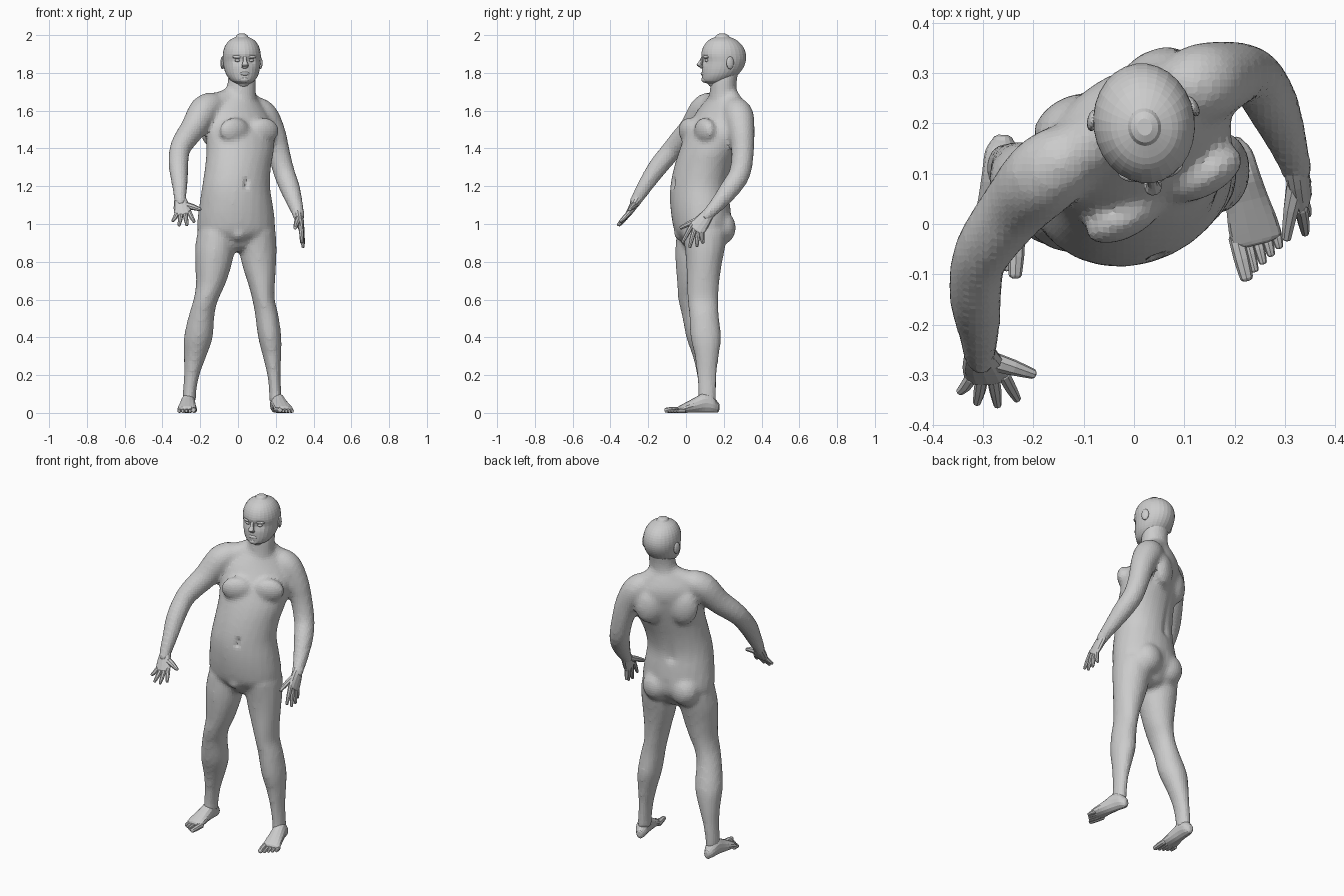
import bpy, bmesh, math
from mathutils import Vector, Matrix

cube = bpy.data.objects.get("Cube")
if cube:
    bpy.data.objects.remove(cube, do_unlink=True)

skin = bpy.data.materials.new("plain_grey")
skin.use_nodes = True
GREY = (0.6, 0.6, 0.6, 1)
skin.diffuse_color = GREY
skin.node_tree.nodes["Principled BSDF"].inputs["Base Color"].default_value = GREY


def finish(bm, name):
    bmesh.ops.recalc_face_normals(bm, faces=bm.faces)
    mesh = bpy.data.meshes.new(name)
    bm.to_mesh(mesh)
    bm.free()
    mesh.materials.append(skin)
    ob = bpy.data.objects.new(name, mesh)
    bpy.context.scene.collection.objects.link(ob)
    return ob


def spline(rings, steps):
    """Catmull-Rom through every component of the rings."""
    out, n = [], len(rings)
    for i in range(n - 1):
        quad = [rings[max(i - 1, 0)], rings[i], rings[i + 1], rings[min(i + 2, n - 1)]]
        for s in range(steps):
            t = s / steps
            out.append([0.5 * (2 * b + (c - a) * t + (2 * a - 5 * b + 4 * c - d) * t * t
                               + (3 * b - a - 3 * c + d) * t ** 3) for a, b, c, d in zip(*quad)])
    return out + [list(rings[-1])]


def tube(name, rings, axis=None, side=(1, 0, 0), segs=16, steps=3):
    """Loft of ellipses (x, y, z, half width, half depth, turn) with domed ends."""
    full = []
    for r in rings:
        r = list(r)
        if len(r) == 4:
            r.append(r[3])
        if len(r) == 5:
            r.append(0)
        full.append(r)
    pts = spline(full, steps)
    frames = []
    for i, p in enumerate(pts):
        q0, q1 = pts[max(i - 1, 0)], pts[min(i + 1, len(pts) - 1)]
        t = Vector(axis) if axis else Vector(q1[:3]) - Vector(q0[:3])
        t.normalize()
        a = Vector(side)
        a = (a - t * a.dot(t)).normalized()
        a = Matrix.Rotation(math.radians(p[5]), 3, t) @ a
        frames.append((Vector(p[:3]), a * p[3], t.cross(a) * p[4], t))
    run = 1 if (frames[-1][0] - frames[0][0]).dot(frames[0][3]) > 0 else -1

    def dome(f, sign):
        c, a, b, t = f
        push = t * sign * run * min(a.length, b.length)
        return [(c + push * h, a * k, b * k, t) for h, k in ((0.3, 0.82), (0.5, 0.45))]
    frames = dome(frames[0], -1)[::-1] + frames + dome(frames[-1], 1)
    bm = bmesh.new()
    loops = []
    for c, a, b, t in frames:
        angles = [2 * math.pi * k / segs for k in range(segs)]
        loops.append([bm.verts.new(c + a * math.cos(w) + b * math.sin(w)) for w in angles])
    for lo, hi in zip(loops, loops[1:]):
        for k in range(segs):
            j = (k + 1) % segs
            bm.faces.new((lo[k], lo[j], hi[j], hi[k]))
    bm.faces.new(loops[0])
    bm.faces.new(loops[-1])
    return finish(bm, name)


def ball(name, centre, radii, turn=0):
    bm = bmesh.new()
    mat = (Matrix.Translation(centre) @ Matrix.Rotation(math.radians(turn), 4, 'Z')
           @ Matrix.Diagonal((*radii, 1)))
    bmesh.ops.create_uvsphere(bm, u_segments=14, v_segments=10, radius=1, matrix=mat)
    return finish(bm, name)


def dent(ob, start, end, radius, depth):
    """Press a soft groove into a mesh along a line."""
    a, d = Vector(start), Vector(end) - Vector(start)
    moves = []
    for v in ob.data.vertices:
        k = min(max((v.co - a).dot(d) / d.length_squared, 0), 1)
        dist = (v.co - a - d * k).length
        moves.append(v.normal * depth * math.exp(-(dist / radius) ** 2))
    for v, m in zip(ob.data.vertices, moves):
        v.co -= m


def local(centre, turn, x, y, z):
    p = Matrix.Rotation(math.radians(turn), 3, 'Z') @ Vector((x, y, 0))
    return Vector((centre[0] + p.x, centre[1] + p.y, z))


UP = (0, 0, 1)
parts = []

# Torso, twisting toward the left as it rises
parts.append(tube("torso", [
    (-.01, .085, .91, .13, .11, 6), (-.01, .085, .95, .195, .14, 7), (-.01, .085, 1.0, .208, .155, 8),
    (-.01, .075, 1.1, .197, .157, 12), (-.01, .07, 1.2, .183, .15, 18), (0, .09, 1.3, .18, .148, 24),
    (.012, .125, 1.4, .188, .147, 28), (.008, .16, 1.5, .195, .138, 29),
    (-.01, .188, 1.6, .17, .112, 30), (0, .2, 1.67, .1, .08, 25)], axis=UP, segs=24))
parts.append(tube("neck", [(.005, .2, 1.64, .095, .085), (.015, .197, 1.7, .08, .072),
                           (.02, .2, 1.76, .075, .07), (.02, .215, 1.82, .07, .068)], axis=UP))
parts.append(tube("right_trapezius", [(0, .205, 1.69, .055), (-.07, .165, 1.65, .06), (-.14, .125, 1.62, .07)],
                  side=UP))
parts.append(tube("left_trapezius", [(.02, .215, 1.69, .055), (.07, .25, 1.63, .06), (.11, .27, 1.59, .07)],
                  side=UP))
for s in (-1, 1):
    parts.append(ball("pectoral", local((.01, .15), 28, s * .088, -.105, 1.495), (.088, .045, .068), 28))
    parts.append(ball("shoulder_blade", local((0, .17), 29, s * .095, .09, 1.5), (.08, .05, .1), 29))
    parts.append(ball("buttock", local((-.01, .085), 9, s * .085, .09, .98), (.085, .078, .09), 9))
parts.append(ball("groin", (.003, -.03, .955), (.04, .035, .045)))

# Arms
parts.append(tube("right_arm", [
    (-.13, .135, 1.63, .072), (-.18, .095, 1.6, .08), (-.235, .035, 1.51, .069), (-.285, -.03, 1.44, .061),
    (-.31, -.08, 1.385, .055), (-.315, -.15, 1.3, .052), (-.308, -.215, 1.205, .042),
    (-.307, -.255, 1.14, .034), (-.303, -.275, 1.105, .03)]))
parts.append(tube("left_arm", [
    (.09, .26, 1.61, .07), (.135, .28, 1.57, .08), (.185, .295, 1.48, .069), (.215, .3, 1.38, .06),
    (.245, .285, 1.27, .057), (.275, .235, 1.19, .054), (.3, .175, 1.115, .043),
    (.318, .125, 1.06, .034), (.323, .1, 1.03, .03)]))

# Legs
parts.append(tube("right_leg", [
    (-.11, .07, .96, .105, .12), (-.122, .055, .87, .106, .112), (-.13, .045, .78, .096, .1),
    (-.145, .04, .68, .078, .087), (-.17, .038, .6, .066, .08), (-.192, .052, .52, .068, .075),
    (-.21, .08, .4, .077, .079), (-.227, .1, .3, .06, .065), (-.245, .11, .2, .041, .053),
    (-.257, .112, .11, .036, .048), (-.258, .11, .065, .036, .05)], axis=UP))
parts.append(tube("left_leg", [
    (.1, .1, .96, .1, .12), (.105, .1, .87, .1, .107), (.112, .095, .78, .09, .094),
    (.125, .09, .68, .071, .086), (.135, .09, .6, .06, .082), (.152, .095, .52, .062, .079),
    (.168, .105, .4, .062, .082), (.18, .11, .3, .049, .064), (.19, .11, .2, .035, .053),
    (.197, .112, .11, .033, .048), (.198, .11, .065, .034, .05)], axis=UP))

# Fuse the trunk and limbs into one soft skin
bpy.ops.object.select_all(action='DESELECT')
for ob in parts:
    ob.select_set(True)
body = parts[0]
bpy.context.view_layer.objects.active = body
bpy.ops.object.join()
body.name = "body"
fuse = body.modifiers.new("fuse", 'REMESH')
fuse.mode = 'VOXEL'
fuse.voxel_size = 0.014
soften = body.modifiers.new("soften", 'SMOOTH')
soften.factor = 0.5
soften.iterations = 5
for name in ("fuse", "soften"):
    bpy.ops.object.modifier_apply(modifier=name)
if not body.data.materials:
    body.data.materials.append(skin)
dent(body, (.045, -.075, 1.2), (.047, -.07, 1.23), .013, .014)     # navel
dent(body, (-.05, .22, 1.18), (-.07, .31, 1.52), .025, .012)       # spine
dent(body, (-.035, .26, .93), (-.035, .26, 1.03), .02, .012)       # seat cleft

# Head: slices of height, front, back and half width
HEAD, TURN = (.02, .2), 8
slices = [(1.742, .115, .2, .035), (1.757, .088, .235, .06), (1.785, .083, .27, .082), (1.82, .083, .3, .094),
          (1.86, .085, .317, .099), (1.9, .08, .318, .1), (1.94, .092, .302, .09),
          (1.972, .118, .27, .067), (1.991, .155, .23, .033)]
head = tube("head", [(*local(HEAD, TURN, 0, (f + b) / 2 - .2, z), w, (b - f) / 2, TURN) for z, f, b, w in slices],
            axis=UP, segs=28)


def face(x, y, z):
    return local(HEAD, TURN, x, y, z)


tube("nose", [(*face(0, y, z), w, d, TURN) for y, z, w, d in
              ((-.11, 1.888, .009, .009), (-.121, 1.862, .011, .011), (-.13, 1.842, .017, .015),
               (-.118, 1.83, .017, .012))], axis=UP, segs=10)
ball("lips", face(0, -.109, 1.796), (.028, .014, .011), TURN)
ball("chin", face(0, -.098, 1.765), (.03, .022, .018), TURN)
for s, side in ((-1, "right"), (1, "left")):
    eye = face(s * .036, -.108, 1.866)
    dent(head, eye, eye + Vector((0, 0, .001)), .02, .012)
    ball(side + "_eye", face(s * .036, -.095, 1.866), (.015, .012, .008), TURN)
    ball(side + "_brow", face(s * .036, -.098, 1.885), (.03, .015, .009), TURN + s * 15)
    ball(side + "_ear", face(s * .1, .02, 1.853), (.011, .022, .034), TURN + s * 20)


# Hands: flat palm, four fingers fanned from the knuckles, and a thumb
def hand(side, palm, across, tips, thumb):
    tube(side + "_palm", palm, side=across, segs=12)
    knuckle = Vector(palm[-1][:3])
    t = (knuckle - Vector(palm[0][:3])).normalized()
    a = Vector(across)
    a = (a - t * a.dot(t)).normalized()
    for i, tip in enumerate(tips):
        root = knuckle + a * (.033 - .022 * i) - t * .008
        mid = (root + Vector(tip)) / 2 + t * .004
        tube(f"{side}_finger_{i + 1}", [(*root, .013), (*mid, .012), (*tip, .008)], side=across, segs=8, steps=2)
    tube(side + "_thumb", thumb, side=across, segs=8, steps=2)


hand("right", [(-.306, -.255, 1.135, .031, .026), (-.298, -.282, 1.09, .043, .021), (-.29, -.307, 1.05, .046, .015)],
     (1, 0, 0),
     [(-.232, -.348, 1.012), (-.271, -.36, .995), (-.312, -.355, .993), (-.346, -.333, 1.017)],
     [(-.285, -.272, 1.1, .02), (-.24, -.285, 1.09, .016), (-.2, -.298, 1.077, .01)])
hand("left", [(.319, .12, 1.055, .031, .026), (.328, .085, 1.01, .043, .021), (.337, .053, .968, .046, .015)],
     (0, -1, 0),
     [(.34, -.018, .903), (.345, .02, .878), (.345, .058, .882), (.336, .09, .9)],
     [(.323, .085, 1.03, .02), (.312, .03, 1.008, .016), (.303, -.028, .98, .01)])


# Feet: flat-soled loft from heel to ball, then five toes
def foot(side, heel, direction, inner):
    d = Vector((*direction, 0)).normalized()
    a = Vector((-d.y, d.x, 0)) * inner

    def at(along, offset=0, z=0.0):
        return Vector((*heel, z)) + d * along + a * offset
    sole = ((.012, .022, .03), (.035, .034, .044), (.08, .038, .052), (.13, .043, .04),
            (.18, .05, .027), (.21, .05, .019))
    tube(side + "_foot", [(*at(s, 0, h), w, h) for s, w, h in sole], axis=d, side=a, segs=14)
    for i in range(5):
        off, r = .038 - .0195 * i, (.016 if i == 0 else .011)
        tube(f"{side}_toe_{i + 1}", [(*at(.195, off, r), r), (*at(.24 - .006 * i, off, r), r),
                                     (*at(.278 - .011 * i, off, r - .002), r - .003)], side=a, segs=8, steps=2)


foot("left", (.193, .172), (.25, -1), -1)
foot("right", (-.26, .178), (-.05, -1), 1)
